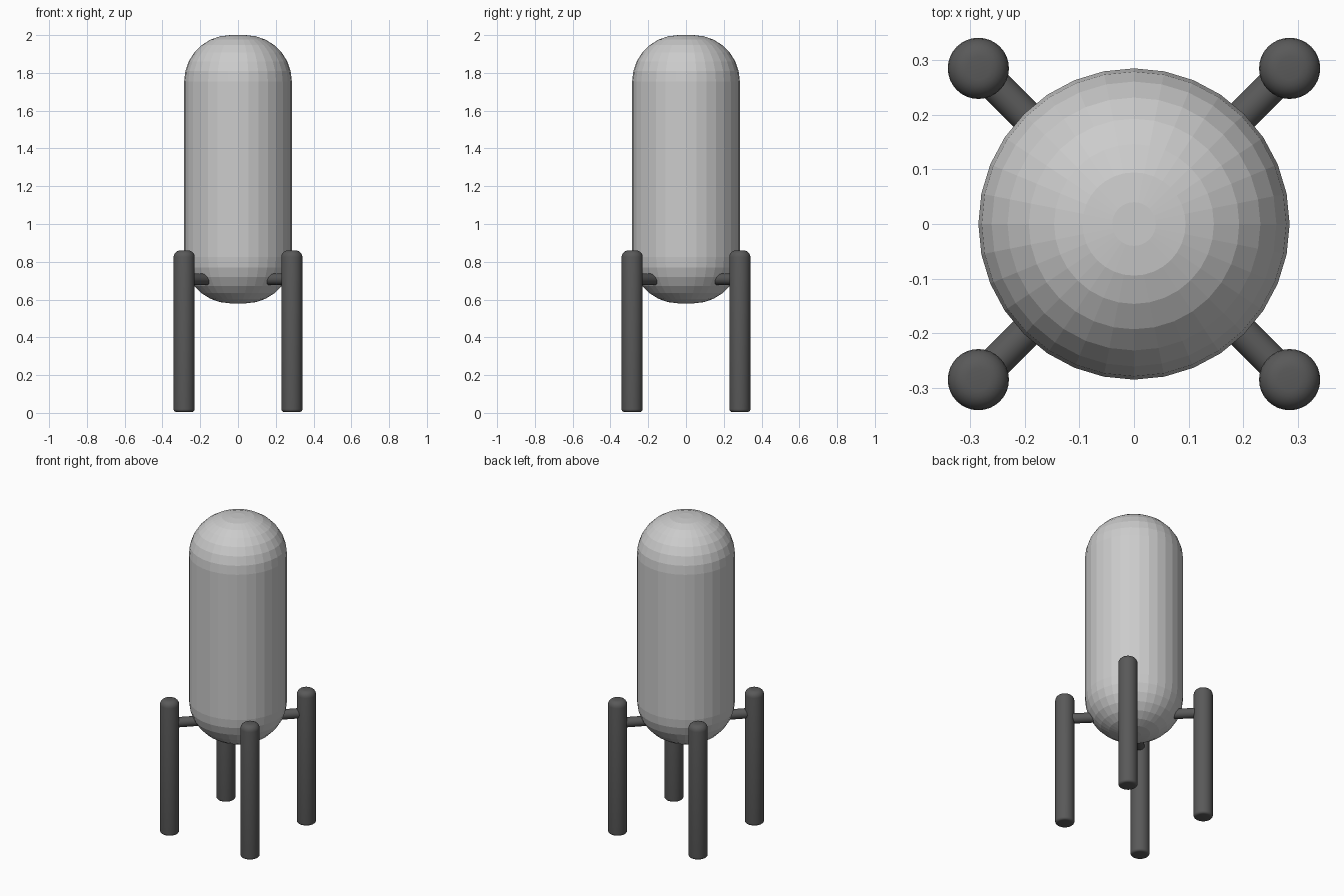
import bpy
import math
from mathutils import Vector

cube = bpy.data.objects.get("Cube")
if cube:
    bpy.data.objects.remove(cube, do_unlink=True)


def make_material(name, rgb):
    mat = bpy.data.materials.new(name)
    mat.use_nodes = True
    colour = (*rgb, 1.0)
    mat.diffuse_color = colour
    mat.node_tree.nodes["Principled BSDF"].inputs["Base Color"].default_value = colour
    return mat


def quarter_arc(radius, rounding, z, direction, steps):
    """Rounded rim from the flat end out to the full radius."""
    points = []
    for i in range(steps + 1):
        a = math.pi / 2 * i / steps
        points.append((radius - rounding + rounding * math.sin(a),
                       z - direction * rounding * (1 - math.cos(a))))
    return points


def rounded_cylinder(name, radius, low, high, low_round, high_round, sides, steps, mat):
    """Capped lathe with a rounded rim at each end."""
    profile = quarter_arc(radius, low_round, low, -1, steps)
    profile += quarter_arc(radius, high_round, high, 1, steps)[::-1]
    verts, faces = [], []
    for r, z in profile:
        for s in range(sides):
            a = math.tau * s / sides
            verts.append((r * math.cos(a), r * math.sin(a), z))
    for k in range(len(profile) - 1):
        for s in range(sides):
            n = (s + 1) % sides
            faces.append((k * sides + s, k * sides + n,
                          (k + 1) * sides + n, (k + 1) * sides + s))
    top = (len(profile) - 1) * sides
    faces.append(tuple(reversed(range(sides))))
    faces.append(tuple(range(top, top + sides)))
    mesh = bpy.data.meshes.new(name)
    mesh.from_pydata(verts, [], faces)
    mesh.materials.append(mat)
    obj = bpy.data.objects.new(name, mesh)
    bpy.context.collection.objects.link(obj)
    return obj


def smooth(obj):
    bpy.ops.object.select_all(action="DESELECT")
    obj.select_set(True)
    bpy.context.view_layer.objects.active = obj
    bpy.ops.object.shade_smooth_by_angle(angle=math.radians(40))


light_grey = make_material("light grey", (0.6, 0.6, 0.6))
dark_grey = make_material("dark grey", (0.1, 0.1, 0.1))

# Tank body, left faceted
rounded_cylinder("tank_body", 0.285, 0.58, 2.0, 0.245, 0.245, 32, 7, light_grey)

# Four legs, each joined to the tank by a strut
LEG = 0.285
for side_x, x_name in ((1, "left"), (-1, "right")):
    for side_y, y_name in ((-1, "front"), (1, "back")):
        foot = Vector((side_x * LEG, side_y * LEG, 0))
        leg = rounded_cylinder(f"{y_name}_{x_name}_leg", 0.056, 0.005, 0.86,
                               0.015, 0.035, 32, 5, dark_grey)
        leg.location = foot
        smooth(leg)

        outer = foot + Vector((0, 0, 0.707))
        inner = foot * 0.45 + Vector((0, 0, 0.707))
        bpy.ops.mesh.primitive_cylinder_add(
            vertices=32, radius=0.03, depth=(outer - inner).length,
            location=(outer + inner) / 2,
            rotation=(outer - inner).to_track_quat("Z", "Y").to_euler())
        strut = bpy.context.object
        strut.name = f"{y_name}_{x_name}_strut"
        strut.data.materials.append(dark_grey)
        smooth(strut)
